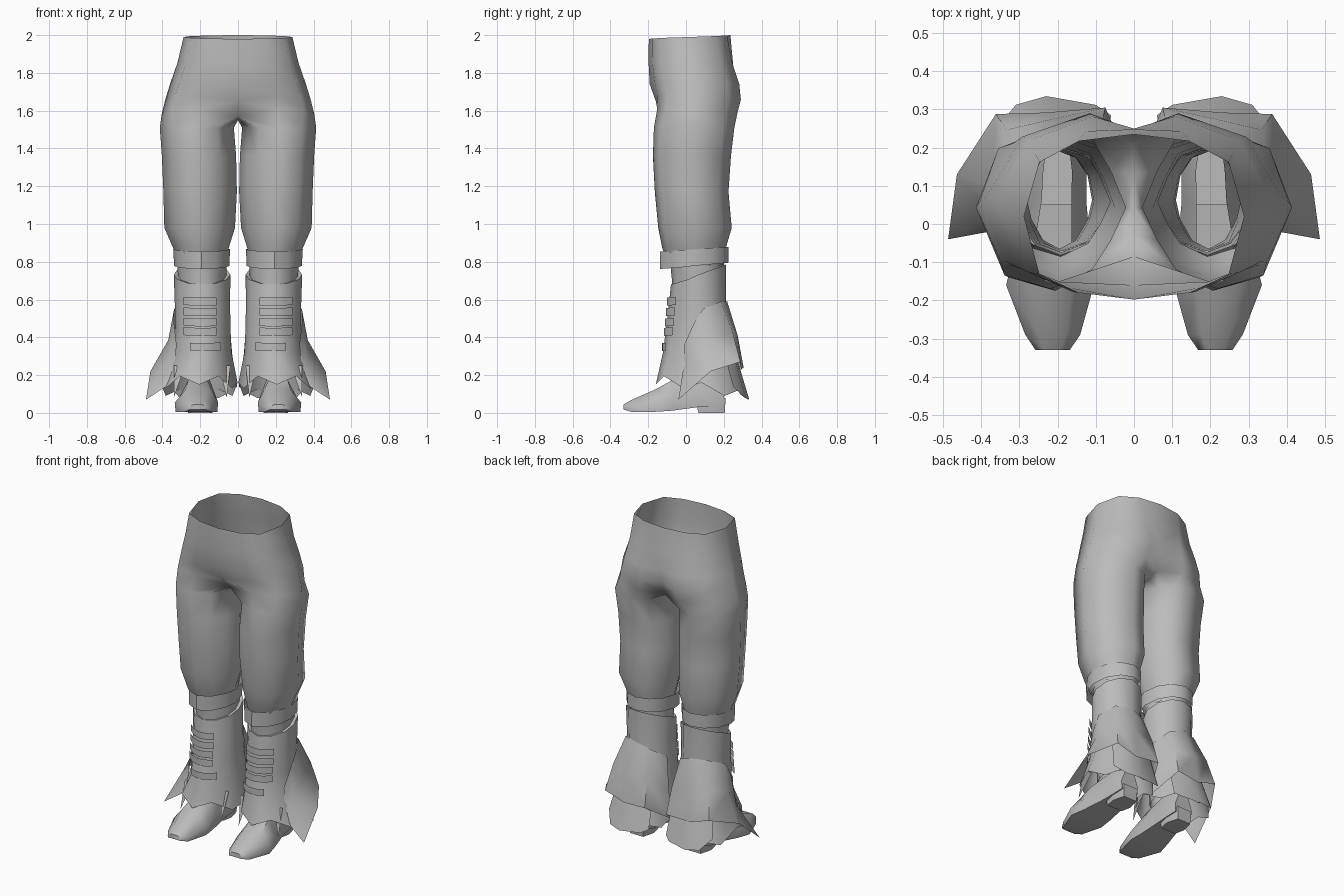
import bpy, bmesh, math
from mathutils import Vector

if "Cube" in bpy.data.objects:
    bpy.data.objects.remove(bpy.data.objects["Cube"])

grey = bpy.data.materials.new("plain_grey")
grey.diffuse_color = (0.5, 0.5, 0.5, 1)
grey.use_nodes = True
grey.node_tree.nodes["Principled BSDF"].inputs["Base Color"].default_value = grey.diffuse_color


def finish(name, bm, angle=60):
    """Turn a right-hand part into a mirrored, smooth-shaded object."""
    bmesh.ops.remove_doubles(bm, verts=bm.verts, dist=0.0005)
    bmesh.ops.recalc_face_normals(bm, faces=bm.faces)
    me = bpy.data.meshes.new(name)
    bm.to_mesh(me)
    bm.free()
    me.materials.append(grey)
    ob = bpy.data.objects.new(name, me)
    bpy.context.collection.objects.link(ob)
    bpy.ops.object.select_all(action='DESELECT')
    ob.select_set(True)
    bpy.context.view_layer.objects.active = ob
    bpy.ops.object.shade_smooth_by_angle(angle=math.radians(angle))
    mod = ob.modifiers.new("mirror", 'MIRROR')
    mod.merge_threshold = 0.0005
    return ob


def skin(bm, a, b, closed=True):
    """Quads between two rows of vertices."""
    n = min(len(a), len(b))
    for i in range(n if closed else n - 1):
        j = (i + 1) % n
        bm.faces.new((a[i], a[j], b[j], b[i]))


def loft(name, rows, closed=True, caps=False, angle=60, hole=None):
    bm = bmesh.new()
    vs = [[bm.verts.new(p) for p in r] for r in rows]
    for a, b in zip(vs, vs[1:]):
        skin(bm, a, b, closed)
    if caps:
        bm.faces.new(vs[0])
        bm.faces.new(vs[-1])
    if hole:
        gone = [f for f in bm.faces if hole(f.calc_center_median())]
        bmesh.ops.delete(bm, geom=gone, context='FACES')
    return finish(name, bm, angle)


def oval(x0, x1, y0, y1, zf, zb, angles=range(0, 360, 30)):
    """Ring around a leg, pointed at the shin, from zf in front to zb behind."""
    cx, cy, rx, ry = (x0 + x1) / 2, (y0 + y1) / 2, (x1 - x0) / 2, (y1 - y0) / 2
    pts = []
    for a in angles:
        s, c = math.sin(math.radians(a)), math.cos(math.radians(a))
        v = c ** 1.35 if c > 0 else c
        pts.append((cx + rx * s, cy - ry * v, zf + (zb - zf) * (1 - c) / 2))
    return pts


# Trousers: open half rings for the hips, closed rings for each leg
def hip_ring(zf, zb, w, yf, yb, front, back, rise=0, cleft=0.0, zc=None):
    pts = []
    cy = (yf + yb) / 2
    across = (0, .5, .86, 1, .86 - .1 * cleft, .5 - .2 * cleft, 0)
    for k in range(7):
        c = math.cos(k * math.pi / 6)
        y = cy - (yb - yf) / 2 * math.copysign(abs(c) ** (0.5 if c > 0 else 0.6), c)
        z = zf + (zb - zf) * (1 - c) / 2 + (rise if k in (1, 2) else 0)
        pts.append([w * across[k], y, z])
    pts[0][1], pts[6][1] = front, back
    if zc:
        pts[0][2] = pts[6][2] = zc
    return pts


hips = [
    hip_ring(1.98, 2.0, .288, -.195, .235, -.197, .235),
    hip_ring(1.85, 1.86, .32, -.194, .262, -.198, .248, 0, .5),
    hip_ring(1.74, 1.74, .36, -.182, .302, -.192, .25, .01, 1),
    hip_ring(1.65, 1.66, .386, -.168, .310, -.160, .245, .03, 1),
    hip_ring(1.58, 1.58, .404, -.168, .290, -.085, .21, .03, .8, 1.57),
]
# Seam between the legs
hips[-1] += [(0, y, z) for y, z in ((.13, 1.555), (.04, 1.55), (-.03, 1.555))]
leg_shape = ((-.55, -.76), (0, -1), (.62, -.83), (1, 0), (.7, .73),
             (-.05, 1), (-.55, .85), (-.8, .45), (-1, 0), (-.8, -.4))
legs = [[((x0 + x1) / 2 + (x1 - x0) / 2 * u, (y0 + y1) / 2 + (y1 - y0) / 2 * v, z)
         for u, v in leg_shape] for x0, x1, y0, y1, z in (
    (.022, .414, -.17, .256, 1.51),
    (.010, .403, -.175, .238, 1.36),
    (.006, .395, -.165, .225, 1.17),
    (.016, .39, -.147, .242, .98),
    (.05, .342, -.125, .21, .87),
    (.062, .322, -.085, .20, .78))]
bm = bmesh.new()
rows = [[bm.verts.new(p) for p in r] for r in hips + legs]
for i, (a, b) in enumerate(zip(rows, rows[1:])):
    skin(bm, a, b, closed=i >= len(hips) - 1)
finish("trousers", bm, 80)

# Strap below the knee
loft("knee_strap", [
    oval(.042, .343, -.138, .225, .855, .878),
    oval(.046, .338, -.138, .225, .762, .795)], angle=40)

# Calf between strap and boot, running down to the ankle
loft("calf", [
    oval(.062, .322, -.082, .20, .775, .785),
    oval(.062, .318, -.074, .198, .70, .76),
    oval(.075, .305, -.072, .195, .58, .60),
    oval(.105, .285, -.07, .19, .30, .30),
    oval(.11, .28, -.065, .19, .19, .19)])

# Boot shaft flaring to a ragged hem
hem = [(x, y, z + (.03 if i % 2 else -.02))
       for i, (x, y, z) in enumerate(oval(.002, .41, -.16, .325, .17, .09))]
loft("boot_shaft", [
    oval(.062, .315, -.07, .195, .68, .77),
    oval(.04, .34, -.08, .212, .68, .785),
    oval(.042, .335, -.09, .212, .58, .60),
    oval(.04, .332, -.105, .225, .45, .45),
    oval(.034, .342, -.122, .255, .32, .32),
    hem])

# Pointed overskirt: top, bottom and mid-height flare of each column
columns = [
    ((.325, -.01, .36), (.38, -.02, .14), .2),
    ((.338, .04, .47), (.487, -.04, .07), .2),
    ((.338, .09, .55), (.464, .13, .22), .25),
    ((.29, .185, .59), (.362, .288, .27), .6),
    ((.19, .218, .59), (.23, .292, .23), .75),
    ((.10, .20, .56), (.075, .305, .24), .6),
    ((.046, .12, .50), (.004, .14, .13), .35),
]
skirt = []
for t in (0, .5, 1):
    row = []
    for top, low, mid in columns:
        p = Vector(top).lerp(Vector(low), (0, mid, 1)[int(t * 2)])
        p.z = top[2] + (low[2] - top[2]) * t
        row.append(p)
    skirt.append(row)
loft("boot_overskirt", skirt, closed=False)

# Lower ragged tails at the back
loft("boot_tails", [
    [(.07, .22, .32), (.14, .25, .32), (.20, .26, .32), (.27, .25, .32), (.33, .20, .32)],
    [(.06, .285, .10), (.10, .312, .08), (.23, .335, .07), (.31, .312, .08), (.36, .25, .14)],
], closed=False)

# Small ragged points at the front hem
for i, (x, tip) in enumerate(((.07, .06), (.31, .34))):
    bm = bmesh.new()
    y = -.08 + .35 * abs(x - .2)
    bm.faces.new([bm.verts.new(p) for p in (
        (x - .03, y, .25), (x + .03, y, .25), (tip, y - .045, .08))])
    finish(f"hem_point_{i + 1}", bm)

# Laces across the shin
for i, (z, a0, a1) in enumerate(((.59, -28, 40), (.535, -28, 40), (.48, -28, 40),
                                 (.43, -28, 40), (.35, -38, 25))):
    yf = -.10 - (.6 - z) * .11
    angles = [a0 + (a1 - a0) * k / 4 for k in range(5)]
    strips = [oval(.03, .345, yf, .22, zz, zz + .03, angles) for zz in (z + .02, z - .022)]
    loft(f"boot_lace_{i + 1}", strips, closed=False)

# Shoe: cross sections from toe to heel, open above where the ankle enters
outline = ((-.96, 0), (-1, .4), (-.5, 1), (.5, 1), (1, .4), (.96, 0))
sections = (
    (-.33, .213, .045, .018, .045),
    (-.29, .213, .072, .006, .068),
    (-.16, .220, .115, .006, .125),
    (-.07, .213, .10, .012, .175),
    (.06, .203, .078, .03, .21),
    (.14, .20, .075, .035, .21),
    (.20, .20, .06, .05, .18))
loft("shoe", [[(cx + w * u, y, z0 + (z1 - z0) * v) for u, v in outline]
              for y, cx, w, z0, z1 in sections], caps=True, angle=60,
     hole=lambda c: c.y > -.05 and c.z > .18)

# Heel block
loft("shoe_heel", [
    [(.20 + sx * w, y, z) for sx, y in ((-.8, y0), (.8, y0), (1, .13), (.7, y1), (-.7, y1), (-1, .13))]
    for z, w, y0, y1 in ((0, .065, .065, .205), (.08, .072, .05, .21))], caps=True, angle=40)
